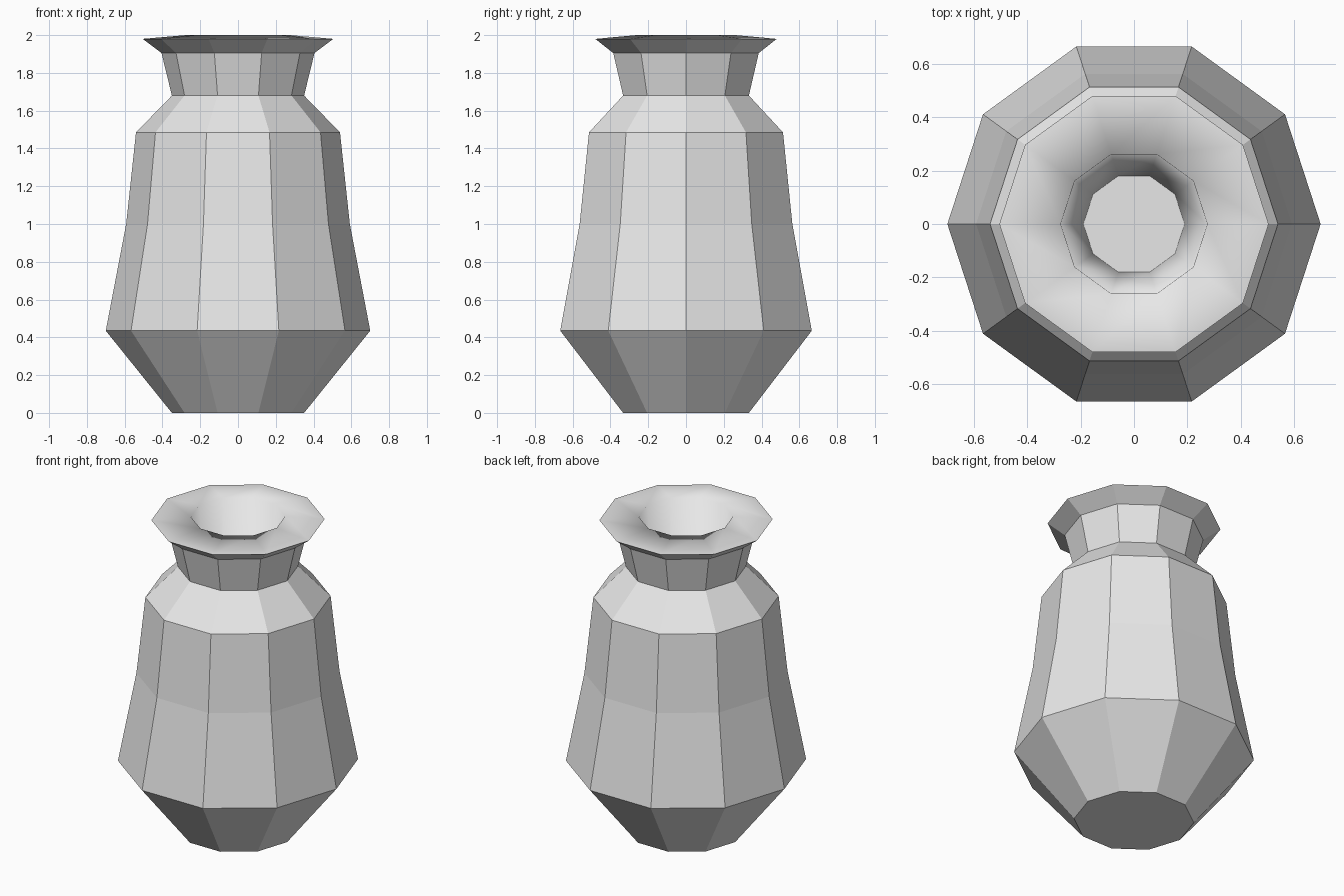
import bpy
import bmesh
from math import cos, sin, tau

SIDES = 10

cube = bpy.data.objects.get("Cube")
if cube:
    bpy.data.objects.remove(cube, do_unlink=True)

clay = bpy.data.materials.new("light_grey_clay")
clay.use_nodes = True
clay.diffuse_color = (0.8, 0.8, 0.8, 1)
clay.node_tree.nodes["Principled BSDF"].inputs["Base Color"].default_value = (0.8, 0.8, 0.8, 1)

# Profile as (radius, height): faceted outside, then the softly shaded mouth
outside = [(0.35, 0), (0.70, 0.435), (0.592, 1.0), (0.54, 1.485),
           (0.35, 1.68), (0.405, 1.905), (0.505, 1.98)]
mouth = [(0.275, 2.0), (0.19, 0.3)]


def add_ring(bm, radius, height):
    return [bm.verts.new((radius * cos(tau * i / SIDES),
                          radius * sin(tau * i / SIDES), height))
            for i in range(SIDES)]


bm = bmesh.new()
rings = [add_ring(bm, r, z) for r, z in outside + mouth]

# Walls between neighbouring rings
for level, (low, high) in enumerate(zip(rings, rings[1:])):
    for i in range(SIDES):
        j = (i + 1) % SIDES
        face = bm.faces.new((low[i], low[j], high[j], high[i]))
        face.smooth = level >= len(outside) - 1

# Underside and inner floor stay flat
bm.faces.new(reversed(rings[0]))
bm.faces.new(rings[-1])

mesh = bpy.data.meshes.new("vase")
bm.to_mesh(mesh)
bm.free()
mesh.materials.append(clay)
vase = bpy.data.objects.new("vase", mesh)
bpy.context.collection.objects.link(vase)
